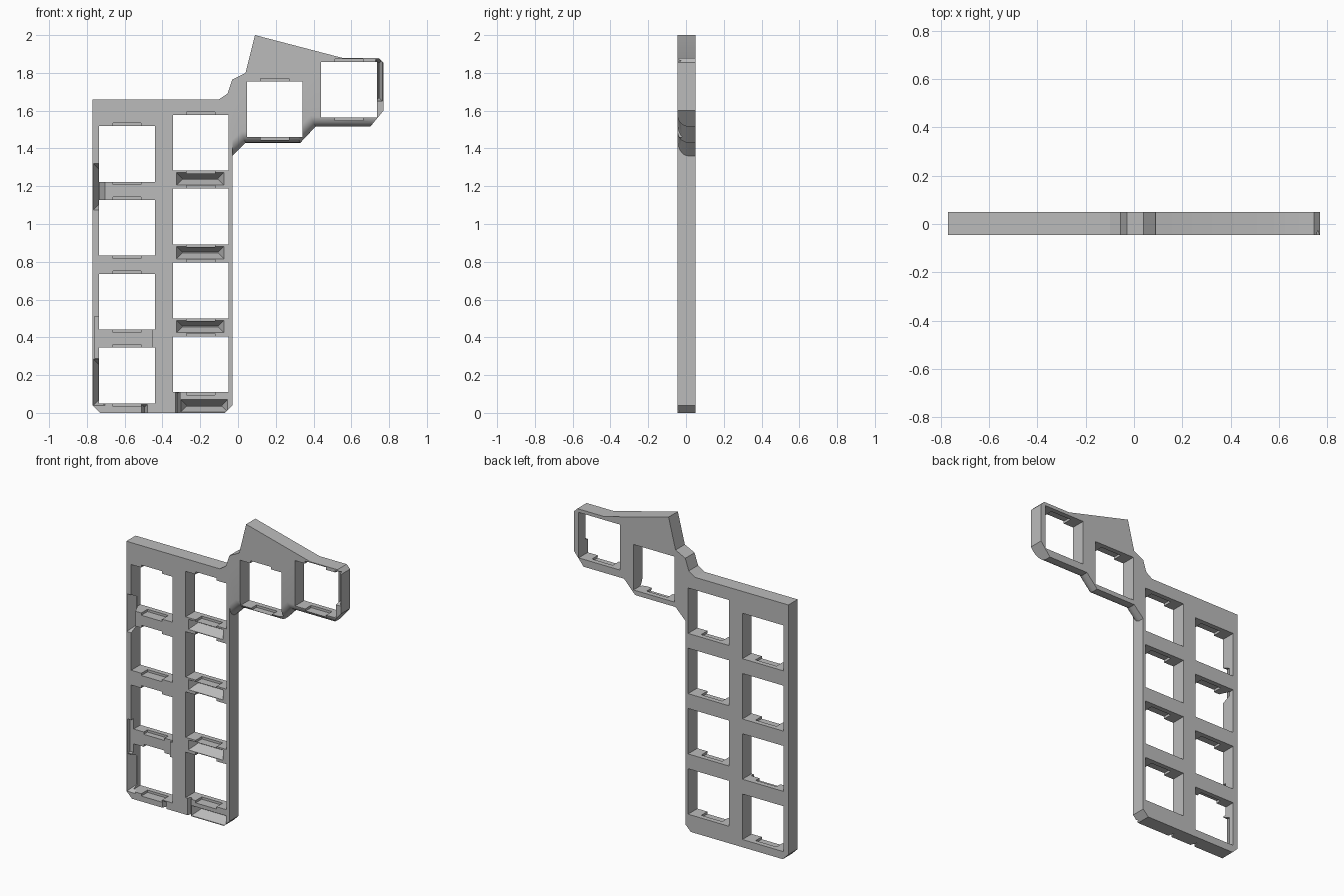
import bpy, bmesh, math

FRONT, BACK = -0.045, 0.05
HOLE = 0.295

cube = bpy.data.objects.get("Cube")
if cube:
    bpy.data.objects.remove(cube, do_unlink=True)

grey = bpy.data.materials.new("light grey plastic")
grey.use_nodes = True
colour = (0.5, 0.5, 0.5, 1)
grey.diffuse_color = colour
grey.node_tree.nodes["Principled BSDF"].inputs["Base Color"].default_value = colour


def make_object(name, bm):
    bmesh.ops.recalc_face_normals(bm, faces=bm.faces[:])
    mesh = bpy.data.meshes.new(name)
    bm.to_mesh(mesh)
    bm.free()
    mesh.materials.append(grey)
    obj = bpy.data.objects.new(name, mesh)
    bpy.context.collection.objects.link(obj)
    return obj


def loft(bm, loops):
    """Close a solid between polygon loops of equal length."""
    rings = [[bm.verts.new(p) for p in loop] for loop in loops]
    n = len(rings[0])
    for a, b in zip(rings, rings[1:]):
        for i in range(n):
            j = (i + 1) % n
            bm.faces.new((a[i], a[j], b[j], b[i]))
    bm.faces.new(rings[0])
    bm.faces.new(rings[-1])
    return rings


def rect(x0, x1, z0, z1, y):
    return [(x0, y, z0), (x1, y, z0), (x1, y, z1), (x0, y, z1)]


def block(bm, x0, x1, z0, z1, y0, y1):
    loft(bm, [rect(x0, x1, z0, z1, y0), rect(x0, x1, z0, z1, y1)])


def pocket(bm, x0, x1, z0, z1, depth=0.06):
    """Tapered pocket, sloping inward on all four sides."""
    t = min(x1 - x0, z1 - z0) * 0.46
    loft(bm, [rect(x0, x1, z0, z1, FRONT - 0.01), rect(x0, x1, z0, z1, FRONT),
              rect(x0 + t, x1 - t, z0 + t, z1 - t, FRONT + depth)])


def plate(name, outline, round_range=None):
    bm = bmesh.new()
    front, _ = loft(bm, [[(x, y, z) for x, z in outline] for y in (FRONT, BACK)])
    if round_range:
        edges = [bm.edges.get((front[i], front[i + 1])) for i in range(*round_range)]
        bmesh.ops.recalc_face_normals(bm, faces=bm.faces[:])
        bmesh.ops.bevel(bm, geom=edges, offset=0.06, segments=7, profile=0.5,
                        affect='EDGES', clamp_overlap=True)
    return make_object(name, bm)


def boolean(target, cutter, operation):
    mod = target.modifiers.new(cutter.name, 'BOOLEAN')
    mod.operation = operation
    mod.solver = 'EXACT'
    mod.object = cutter
    bpy.context.view_layer.objects.active = target
    bpy.ops.object.modifier_apply(modifier=mod.name)
    bpy.data.objects.remove(cutter, do_unlink=True)


# Main two-column plate and the angled arm with a rounded lower front edge
body = plate("key_plate", [
    (-0.77, 0.04), (-0.73, 0), (-0.07, 0), (-0.03, 0.04),
    (-0.03, 1.66), (-0.77, 1.66)])
arm = plate("thumb_arm", [
    (-0.10, 1.29), (0.04, 1.43), (0.33, 1.43), (0.41, 1.515), (0.70, 1.515),
    (0.77, 1.60), (0.77, 1.855), (0.745, 1.88), (0.55, 1.88), (0.09, 2.0),
    (0.04, 1.80), (-0.03, 1.765), (-0.055, 1.69), (-0.10, 1.66)], (0, 4))
boolean(body, arm, 'UNION')

# Square key openings
corners = [(-0.735, 0.05 + 0.391 * i) for i in range(4)]
corners += [(-0.345, 0.11 + 0.391 * i) for i in range(4)]
corners += [(0.047, 1.46), (0.44, 1.563)]
holes, clips = bmesh.new(), bmesh.new()
for x, z in corners:
    block(holes, x, x + HOLE, z, z + HOLE, FRONT - 0.05, BACK + 0.05)
    # Clip notches above and below each opening, stopping short of the back
    mid = x + HOLE / 2
    block(clips, mid - 0.075, mid + 0.075, z - 0.015, z + HOLE + 0.016,
          FRONT - 0.03, BACK - 0.032)
boolean(body, make_object("opening_cutter", holes), 'DIFFERENCE')
boolean(body, make_object("clip_cutter", clips), 'DIFFERENCE')

# Tapered pockets between keys and along the outer edges
pockets = bmesh.new()
for i in range(3):
    z = 0.425 + 0.391 * i
    pocket(pockets, -0.325, -0.075, z, z + 0.065)
pocket(pockets, -0.303, -0.055, 0.005, 0.07)
pocket(pockets, -0.766, -0.705, 1.075, 1.32)
pocket(pockets, -0.766, -0.705, 0.04, 0.285)
pocket(pockets, 0.728, 0.766, 1.65, 1.87)
# Wiring grooves and the shallow connector recess
pocket(pockets, -0.51, -0.48, -0.02, 0.045, 0.04)
pocket(pockets, -0.33, -0.306, -0.02, 0.115, 0.04)
block(pockets, -0.76, -0.455, 0.29, 0.51, FRONT - 0.03, FRONT + 0.025)
boolean(body, make_object("pocket_cutter", pockets), 'DIFFERENCE')

bpy.ops.object.select_all(action='DESELECT')
body.select_set(True)
bpy.context.view_layer.objects.active = body
bpy.ops.object.shade_smooth_by_angle(angle=math.radians(25))
